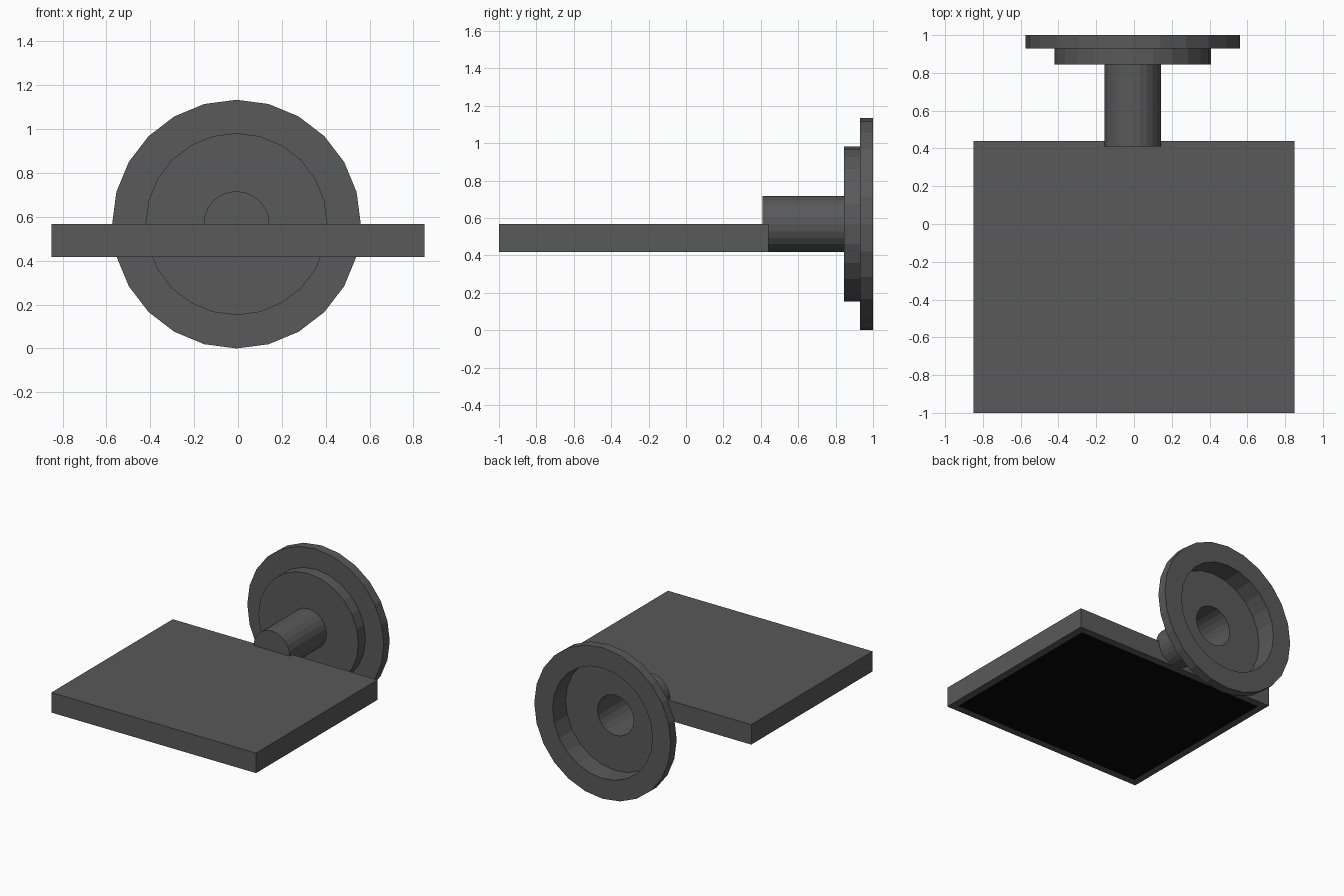
import bpy, bmesh
from math import sin, cos, tau

if "Cube" in bpy.data.objects:
    bpy.data.objects.remove(bpy.data.objects["Cube"])

SIDES = 24
CX, CZ = -0.007, 0.567


def new_object(name, bm):
    mesh = bpy.data.meshes.new(name)
    bm.to_mesh(mesh)
    bm.free()
    obj = bpy.data.objects.new(name, mesh)
    bpy.context.collection.objects.link(obj)
    return obj


def lathe(name, profile, closed=False, cap=False):
    """Revolve (radius, y) points around the wheel axis, which runs along y."""
    bm = bmesh.new()
    rings = [[bm.verts.new((CX + r * sin(tau * i / SIDES), y, CZ + r * cos(tau * i / SIDES)))
              for i in range(SIDES)] for r, y in profile]
    pairs = list(zip(rings, rings[1:]))
    if closed:
        pairs.append((rings[-1], rings[0]))
    for a, b in pairs:
        for i in range(SIDES):
            j = (i + 1) % SIDES
            bm.faces.new((a[i], a[j], b[j], b[i]))
    if cap:
        bm.faces.new(rings[0])
    bmesh.ops.recalc_face_normals(bm, faces=bm.faces)
    return new_object(name, bm)


# Round base: thick outer ring, and a hollow stepped cup running into the stem
lathe("base_ring", [(0.415, 0.93), (0.567, 0.93), (0.567, 1.0), (0.415, 1.0)], closed=True)
lathe("stem_and_cup", [(0.15, 0.41), (0.15, 0.845), (0.415, 0.845), (0.415, 0.93)], cap=True)

# Flat panel with a framed black face underneath
bm = bmesh.new()
bmesh.ops.create_cube(bm, size=1)
for v in bm.verts:
    v.co.x *= 1.70
    v.co.y = v.co.y * 1.44 - 0.28
    v.co.z = v.co.z * 0.15 + 0.493
bottom = min(bm.faces, key=lambda f: f.calc_center_median().z)
bmesh.ops.inset_region(bm, faces=[bottom], thickness=0.075)
bottom.material_index = 1
panel = new_object("panel", bm)

grey = bpy.data.materials.new("dark_grey")
grey.diffuse_color = (0.1, 0.1, 0.1, 1)
grey.use_nodes = True
grey.node_tree.nodes["Principled BSDF"].inputs["Base Color"].default_value = grey.diffuse_color
black = bpy.data.materials.new("black")
black.diffuse_color = (0.002, 0.002, 0.002, 1)
black.use_nodes = True
black.node_tree.nodes["Principled BSDF"].inputs["Base Color"].default_value = black.diffuse_color
for obj in bpy.data.objects:
    obj.data.materials.append(grey)
panel.data.materials.append(black)
# Keep the black face on its own slot once the slots exist
for face in panel.data.polygons:
    c = face.center
    inner = abs(face.normal.z + 1) < 0.01 and abs(c.x) < 0.01 and abs(c.y + 0.28) < 0.01
    face.material_index = 1 if inner else 0
